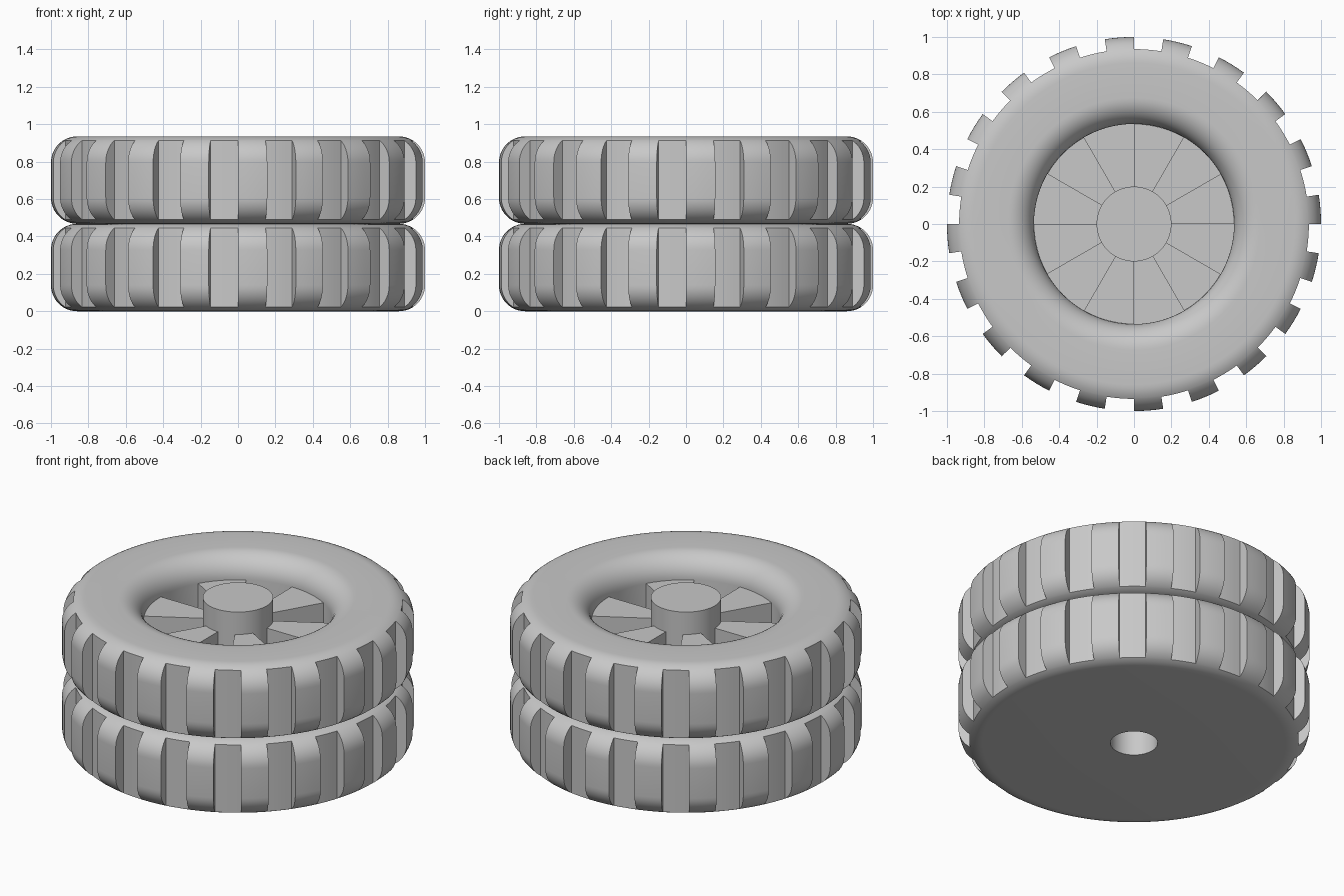
import bpy, bmesh
from math import sin, cos, pi, radians

if "Cube" in bpy.data.objects:
    bpy.data.objects.remove(bpy.data.objects["Cube"])

HEIGHT = 0.935          # both tyres stacked
HALF = HEIGHT / 2       # one tyre
FILLET = 0.14           # shoulder rounding
GROOVE_R = 0.935        # floor of the tread grooves
RIM_R = 0.535           # wall of the wheel recess
HUB_R = 0.2
HOLE_R = 0.134          # axle hole underneath
FLOOR = HALF            # bottom of the openings between spokes
LUGS = 20

grey = bpy.data.materials.new("plain_grey")
grey.use_nodes = True
colour = (0.58, 0.58, 0.58, 1)
grey.diffuse_color = colour
grey.node_tree.nodes["Principled BSDF"].inputs["Base Color"].default_value = colour


def finish(bm, name):
    """Clean the mesh and turn it into a shaded object."""
    bmesh.ops.remove_doubles(bm, verts=bm.verts, dist=1e-5)
    bmesh.ops.recalc_face_normals(bm, faces=bm.faces)
    mesh = bpy.data.meshes.new(name)
    bm.to_mesh(mesh)
    bm.free()
    mesh.materials.append(grey)
    obj = bpy.data.objects.new(name, mesh)
    bpy.context.collection.objects.link(obj)
    bpy.ops.object.select_all(action="DESELECT")
    obj.select_set(True)
    bpy.context.view_layer.objects.active = obj
    bpy.ops.object.shade_smooth_by_angle(angle=radians(30))
    return obj


def lathe(name, profile, columns):
    """Sweep a closed (r, z) profile; each column is (degrees, largest radius)."""
    bm = bmesh.new()
    rings = []
    for deg, limit in columns:
        a = radians(deg)
        rings.append([bm.verts.new((min(r, limit) * cos(a), min(r, limit) * sin(a), z))
                      for r, z in profile])
    n = len(profile)
    for i, ring in enumerate(rings):
        after = rings[(i + 1) % len(rings)]
        for j in range(n):
            k = (j + 1) % n
            bm.faces.new((ring[j], after[j], after[k], ring[k]))
    return finish(bm, name)


def arc(r, z, start, end, steps=12):
    """Quarter-round of a shoulder in the profile."""
    return [(r + FILLET * cos(radians(start + (end - start) * i / steps)),
             z + FILLET * sin(radians(start + (end - start) * i / steps)))
            for i in range(steps + 1)]


# Tyre pair: rounded shoulders, with the tread grooves cut straight down
profile = [(HOLE_R, 0)]
for base in (0, HALF):
    shoulder = arc(1 - FILLET, base + FILLET, -90, 0)
    shoulder += arc(1 - FILLET, base + HALF - FILLET, 0, 90)
    # exact points where the groove floor meets the shoulder
    rise = (FILLET ** 2 - (GROOVE_R - 1 + FILLET) ** 2) ** 0.5
    shoulder += [(GROOVE_R, base + FILLET - rise),
                 (GROOVE_R, base + HALF - FILLET + rise)]
    profile += sorted(shoulder, key=lambda p: p[1])
profile += arc(RIM_R + FILLET, HEIGHT - FILLET, 90, 180)
profile += [(RIM_R, FLOOR), (HOLE_R, FLOOR)]

pitch = 360 / LUGS
columns = []
for lug in range(LUGS):
    for half, limit in ((0, 2), (0.5, GROOVE_R)):
        columns += [(pitch * (lug + half + s / 8), limit) for s in range(5)]
lathe("tyre_pair", profile, columns)

# Hub with the blind axle hole
lathe("hub", [(0, 0.8), (HOLE_R, 0.8), (HOLE_R, FLOOR - 0.01), (HUB_R, FLOOR - 0.01),
              (HUB_R, HEIGHT), (0, HEIGHT)],
      [(360 * i / 72, 2) for i in range(72)])

# Six wedge-shaped spokes
for s in range(6):
    bm = bmesh.new()
    angles = [radians(60 * s + 5 * i) for i in range(7)]
    outline = [(RIM_R * cos(a), RIM_R * sin(a)) for a in angles]
    outline += [(HUB_R * cos(a), HUB_R * sin(a)) for a in reversed(angles)]
    base = bm.faces.new([bm.verts.new((x, y, FLOOR)) for x, y in outline])
    top = bmesh.ops.extrude_face_region(bm, geom=[base])["geom"]
    bmesh.ops.translate(bm, vec=(0, 0, HEIGHT - FILLET - FLOOR),
                        verts=[v for v in top if isinstance(v, bmesh.types.BMVert)])
    finish(bm, f"spoke_{s + 1}")
